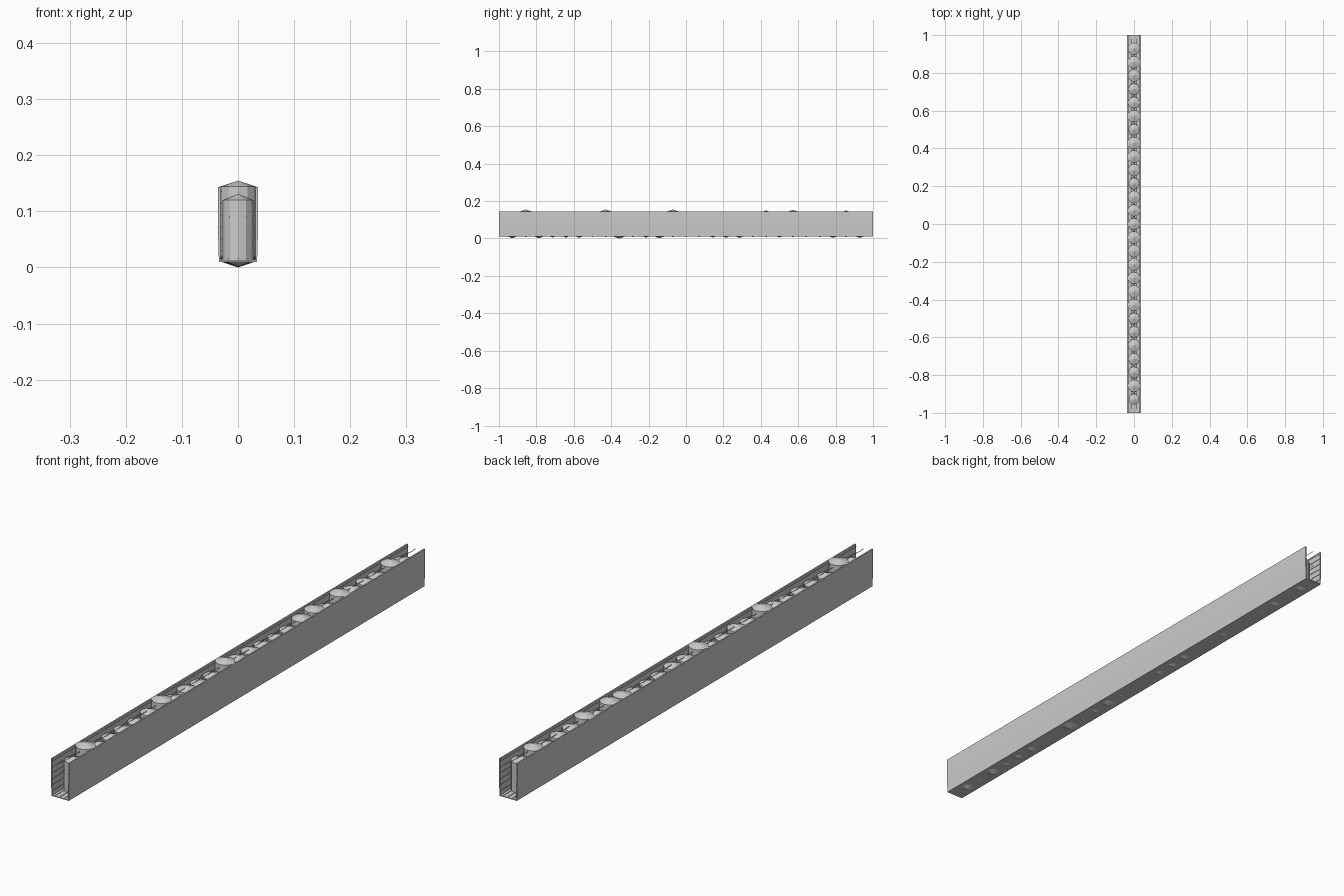
import bpy, bmesh, math, random
from mathutils import Vector, Matrix

if "Cube" in bpy.data.objects:
    bpy.data.objects.remove(bpy.data.objects["Cube"])

random.seed(4)


def finish(bm, name):
    bmesh.ops.recalc_face_normals(bm, faces=bm.faces)
    me = bpy.data.meshes.new(name)
    bm.to_mesh(me)
    bm.free()
    ob = bpy.data.objects.new(name, me)
    bpy.context.collection.objects.link(ob)
    return ob


def rod(bm, a, b, r, sides=6):
    a, b = Vector(a), Vector(b)
    d = b - a
    m = Matrix.Translation((a + b) / 2) @ d.to_track_quat('Z', 'Y').to_matrix().to_4x4()
    bmesh.ops.create_cone(bm, cap_ends=True, segments=sides, radius1=r, radius2=r,
                          depth=d.length, matrix=m)


# Open-topped channel, extruded from a U-shaped section
half = [(0.034, 0.010), (0.036, 0.075), (0.036, 0.143), (0.031, 0.143), (0.031, 0.013)]
section = half + [(-x, z) for x, z in reversed(half)]
bm = bmesh.new()
face = bm.faces.new([bm.verts.new((x, -1, z)) for x, z in section])
ext = bmesh.ops.extrude_face_region(bm, geom=[face])
bmesh.ops.translate(bm, vec=(0, 2, 0),
                    verts=[v for v in ext['geom'] if isinstance(v, bmesh.types.BMVert)])
if not face.is_valid or len(bm.faces) < len(section) + 2:
    bm.faces.new([v for v in bm.verts if v.co.y < 0][:len(section)])
finish(bm, "channel")

# Upright cells with conical ends, at slightly different heights
raised = {-12: 0.155, -6: 0.155, -1: 0.155, 5: 0.145, 6: 0.15, 8: 0.153, 12: 0.15}
lowered = {-13, -11, -10, -9, -8, -5, -3, -2, 2, 3, 4, 7, 11, 13}
bm = bmesh.new()
for i in range(-13, 14):
    y = i / 14
    r = random.uniform(0.0285, 0.033)
    cone = 0.011
    top = raised.get(i, 0.131 if i in lowered else 0.138)
    bottom = random.uniform(0.001, 0.006) if i in lowered else 0.008
    if i == -5:
        r, bottom = 0.033, 0.0
    if i == -13:
        r = 0.028
    if i in raised:
        r = 0.033
    profile = [(0, bottom), (r, bottom + cone), (r, top - cone), (0, top)]
    verts = [bm.verts.new((x, y, z)) for x, z in profile]
    edges = [bm.edges.new(p) for p in zip(verts, verts[1:])]
    bmesh.ops.spin(bm, geom=verts + edges, cent=(0, y, 0), axis=(0, 0, 1),
                   angle=math.tau, steps=12, use_duplicate=False)
bmesh.ops.remove_doubles(bm, verts=bm.verts, dist=0.0001)
finish(bm, "cells")

# Short links and crossed struts joining neighbouring cells
bm = bmesh.new()
for i in range(-13, 13):
    y0, y1 = i / 14 + 0.02, (i + 1) / 14 - 0.02
    for z in (0.045, 0.078, 0.11):
        rod(bm, (0, y0, z), (0, y1, z), 0.003, 8)
    for s in (-1, 1):
        for z in (0.05, 0.115):
            rod(bm, (s * 0.025, y0, z), (-s * 0.025, y1, z), 0.001, 5)
finish(bm, "links")

# Long thin wires along the walls and floor
bm = bmesh.new()
for s in (-1, 1):
    for k in range(6):
        z = 0.03 + k * 0.021
        rod(bm, (s * 0.0295, -1, z), (s * 0.0295, 1, z), 0.0011)
    rod(bm, (s * 0.015, -0.98, 0.09), (s * 0.015, 0.98, 0.09), 0.001)
for x in (-0.018, 0, 0.018):
    rod(bm, (x, -1, 0.016), (x, 1, 0.016), 0.001)
rod(bm, (0, -1, 0.134), (0, 1, 0.134), 0.001)
finish(bm, "wires")
